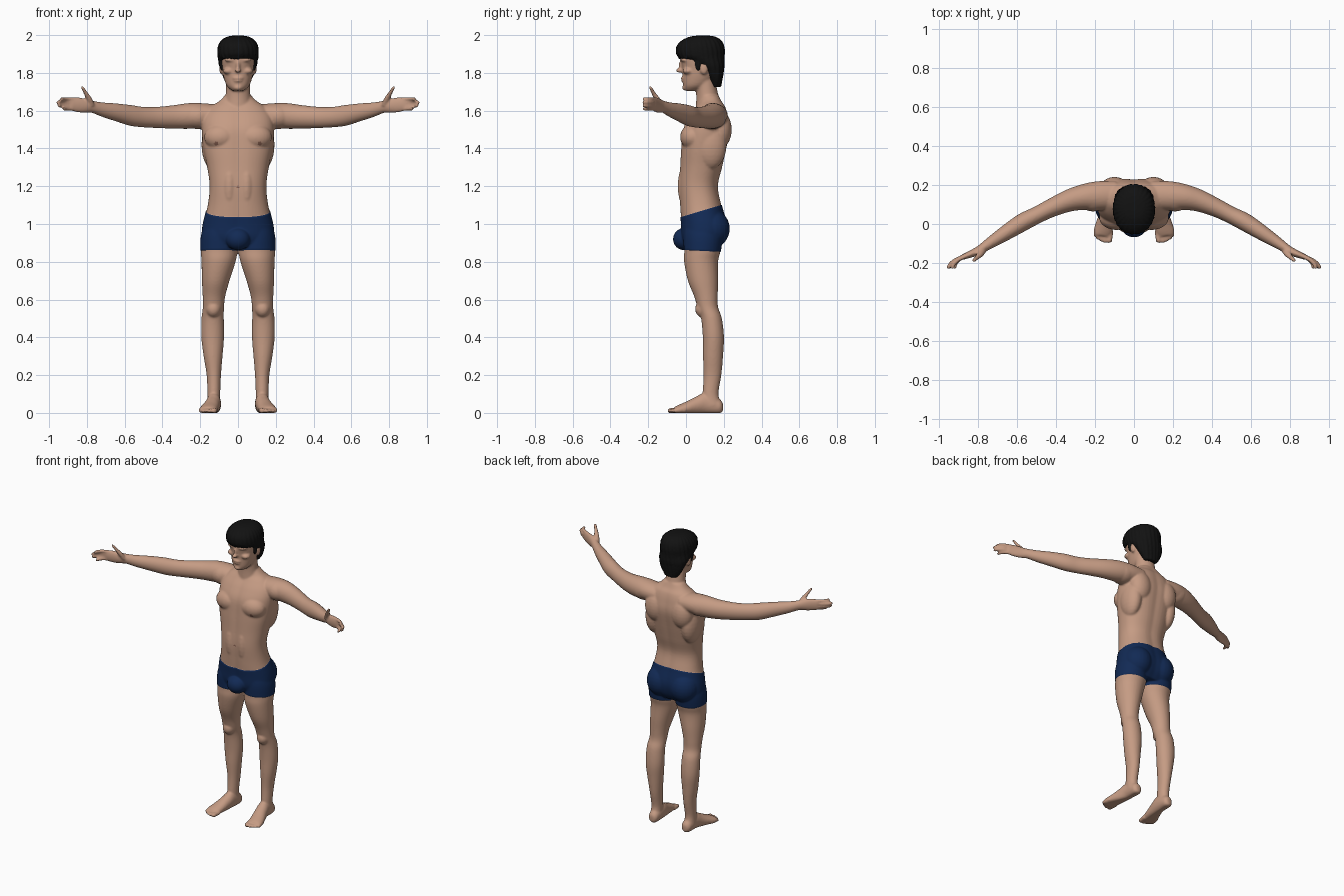
import bpy, bmesh, math, random
from mathutils import Vector, Matrix

random.seed(3)


def material(name, rgb):
    m = bpy.data.materials.new(name)
    m.diffuse_color = (*rgb, 1)
    return m


skin = material("skin", (0.56, 0.33, 0.23))
navy = material("navy cloth", (0.006, 0.023, 0.09))
black = material("black hair", (0.006, 0.006, 0.006))
brown = material("dark skin", (0.27, 0.13, 0.09))


def smooth_rows(rows, sub=5):
    """Catmull-Rom interpolation through section rows."""
    rows = [Vector(r) for r in rows]
    out = []
    for i in range(len(rows) - 1):
        p0, p1, p2 = rows[max(i - 1, 0)], rows[i], rows[i + 1]
        p3 = rows[min(i + 2, len(rows) - 1)]
        for k in range(sub):
            t = k / sub
            out.append(0.5 * (2 * p1 + (p2 - p0) * t + (2 * p0 - 5 * p1 + 4 * p2 - p3) * t ** 2
                              + (3 * p1 - p0 - 3 * p2 + p3) * t ** 3))
    return out + [rows[-1]]


def loft(bm, rows, s=1, n=32, power=2.0, groove=0.0, floor=None):
    """Closed tube through rows of (x, y, z, width radius, depth/height radius)."""
    rows = smooth_rows(rows)
    d = Vector(rows[-1][:3]) - Vector(rows[0][:3])
    if abs(d.z) > 0.6 * d.length:
        u0, v0 = Vector((1, 0, 0)), Vector((0, 1, 0))
    else:
        u0, v0 = None, Vector((0, 0, 1))
    rings = []
    for i, r in enumerate(rows):
        t = Vector(rows[min(i + 1, len(rows) - 1)][:3]) - Vector(rows[max(i - 1, 0)][:3])
        u = u0 or Vector((t.y, -t.x, 0)).normalized()
        ring = []
        for k in range(n):
            a = math.tau * k / n
            c, q = math.cos(a), math.sin(a)
            c = math.copysign(abs(c) ** (2 / power), c) * r[3]
            q = math.copysign(abs(q) ** (2 / power), q) * r[4]
            q *= 1 - groove * math.exp(-(c / 0.03) ** 2)
            p = Vector(r[:3]) + u * c + v0 * q
            if floor is not None:
                p.z = max(p.z, floor)
            ring.append(bm.verts.new((p.x * s, p.y, p.z)))
        rings.append(ring)
    for a, b in zip(rings, rings[1:]):
        for k in range(n):
            bm.faces.new((a[k], a[(k + 1) % n], b[(k + 1) % n], b[k]))
    bm.faces.new(rings[0])
    bm.faces.new(rings[-1])


def blob(bm, pos, rad, s=1):
    """Ellipsoid for a muscle or facial form."""
    m = Matrix.Translation((pos[0] * s, pos[1], pos[2])) @ Matrix.Diagonal((*rad, 1))
    bmesh.ops.create_uvsphere(bm, u_segments=24, v_segments=14, radius=1, matrix=m)


def fused(name, bm, voxel, iterations):
    """Fuse the overlapping forms into one smooth skin."""
    bmesh.ops.recalc_face_normals(bm, faces=bm.faces)
    me = bpy.data.meshes.new(name)
    bm.to_mesh(me)
    bm.free()
    ob = bpy.data.objects.new(name, me)
    bpy.context.collection.objects.link(ob)
    r = ob.modifiers.new("fuse", 'REMESH')
    r.mode, r.voxel_size = 'VOXEL', voxel
    f = ob.modifiers.new("soften", 'SMOOTH')
    f.factor, f.iterations = 0.5, iterations
    bpy.context.view_layer.update()
    done = bpy.data.meshes.new_from_object(ob.evaluated_get(bpy.context.evaluated_depsgraph_get()))
    ob.modifiers.clear()
    ob.data = done
    return ob


bm = bmesh.new()

# Torso, neck and head: (z, centre y, half width, half depth)
torso = [(.88, .085, .165, .09), (.93, .092, .188, .115), (1.0, .095, .184, .122),
         (1.1, .078, .16, .112), (1.2, .066, .15, .106), (1.3, .08, .163, .114),
         (1.4, .094, .183, .122), (1.5, .108, .192, .126), (1.57, .12, .182, .105),
         (1.62, .13, .145, .08), (1.65, .13, .1, .06), (1.68, .125, .07, .05)]
neck = [(1.58, .125, .085, .075), (1.65, .117, .07, .063), (1.7, .11, .064, .057), (1.77, .1, .062, .055)]
head = [(1.705, .03, .03, .035), (1.73, .05, .058, .064), (1.77, .068, .074, .085), (1.82, .08, .084, .1),
        (1.88, .08, .09, .11), (1.94, .08, .085, .105), (1.98, .08, .05, .06)]
for rows, p, g in ((torso, 2.3, .05), (neck, 2, 0), (head, 2.15, 0)):
    loft(bm, [(0, y, z, a, b) for z, y, a, b in rows], n=48, power=p, groove=g)

# Centre forms: nose bridge, nose tip, lips, chin, front pouch
for pos, rad in (((0, -.024, 1.84), (.011, .014, .032)), ((0, -.033, 1.813), (.016, .021, .012)),
                 ((0, -.014, 1.772), (.028, .014, .008)), ((0, -.012, 1.759), (.024, .014, .008)),
                 ((0, .001, 1.722), (.026, .022, .017)), ((0, -.01, .92), (.062, .056, .056))):
    blob(bm, pos, rad)

for s in (1, -1):
    # Muscles, shoulder blades, buttocks, brows, cheeks, eyelids, ears
    for pos, rad in (((.09, .035, 1.46), (.09, .066, .07)), ((.1, .18, 1.5), (.075, .062, .1)),
                     ((.088, .135, .975), (.092, .094, .1)), ((.21, .14, 1.57), (.085, .076, .068)),
                     ((.045, .02, 1.2), (.045, .064, .14)), ((.135, .13, 1.42), (.058, .085, .13)),
                     ((.036, -.005, 1.868), (.034, .025, .011)), ((.05, .012, 1.81), (.03, .03, .018)),
                     ((.034, -.004, 1.846), (.016, .014, .007)), ((.088, .095, 1.825), (.011, .022, .034)),
                     ((.13, .09, .55), (.04, .042, .045))):
        blob(bm, pos, rad, s)

    # Leg: (z, centre x, centre y, half width, half depth)
    leg = [(.04, .128, .14, .036, .05), (.1, .128, .13, .034, .042), (.2, .128, .14, .038, .047),
           (.3, .132, .143, .05, .053), (.4, .134, .145, .06, .056), (.5, .134, .135, .059, .055),
           (.56, .13, .115, .056, .055), (.62, .127, .105, .06, .063), (.7, .118, .09, .073, .08),
           (.8, .103, .08, .09, .09), (.86, .1, .087, .097, .096), (.94, .1, .09, .093, .1), (1.02, .09, .09, .08, .09)]
    loft(bm, [(x, y, z, a, b) for z, x, y, a, b in leg], s)

    # Foot with heel, arch and five toes
    loft(bm, [(.125, .196, .03, .015, .02), (.125, .175, .035, .033, .04), (.128, .1, .05, .038, .055),
              (.137, .05, .038, .041, .046), (.15, 0, .025, .046, .034), (.16, -.04, .017, .048, .025),
              (.163, -.06, .014, .043, .018)], s, floor=0)
    for i, (x, tip, r) in enumerate(((.127, -.097, .014), (.15, -.097, .011), (.168, -.09, .01),
                                     (.185, -.08, .01), (.2, -.065, .01))):
        loft(bm, [(x - .008, tip + .06, .014, r, r), (x - .002, tip + .02, .012, r, r),
                  (x, tip + .005, .011, r * .9, r * .9), (x, tip, .01, r * .5, r * .5)], s, 16, floor=0)

    # Arm from shoulder to wrist
    loft(bm, [(.09, .15, 1.575, .07, .055), (.18, .145, 1.575, .075, .064), (.26, .138, 1.572, .066, .068),
              (.34, .118, 1.567, .056, .062), (.43, .08, 1.564, .047, .056), (.5, .045, 1.566, .044, .054),
              (.57, .01, 1.575, .046, .055), (.65, -.04, 1.592, .04, .047), (.72, -.085, 1.606, .032, .038),
              (.77, -.118, 1.62, .025, .032), (.79, -.13, 1.623, .022, .033)], s)

    # Palm, fingers and thumb
    loft(bm, [(.76, -.112, 1.62, .022, .03), (.8, -.137, 1.625, .022, .036),
              (.84, -.155, 1.63, .018, .04), (.885, -.172, 1.635, .013, .036)], s)
    for z, end, r in ((1.662, .94, .0105), (1.644, .96, .011), (1.626, .955, .0105), (1.61, .928, .0095)):
        k = end - .87
        loft(bm, [(.86, -.163, z - .003, r, r), (.87 + k * .45, -.182, z, r, r), (.87 + k * .8, -.205, z, r, r),
                  (end - .008, -.222, z, r * .9, r * .9), (end - .005, -.231, z, r * .5, r * .5)], s, 16)
    loft(bm, [(.775, -.135, 1.625, .018, .018), (.79, -.155, 1.665, .017, .017),
              (.808, -.174, 1.697, .012, .012), (.822, -.186, 1.72, .01, .01), (.826, -.189, 1.729, .005, .005)], s, 16)

body = fused("body", bm, 0.006, 5)

# Trunks: clean waist and hem cuts, then colour between them
for m in (skin, navy, brown):
    body.data.materials.append(m)
bm = bmesh.new()
bm.from_mesh(body.data)
low = min(v.co.z for v in bm.verts)
for v in bm.verts:
    v.co.z -= low * max(0, 1 - v.co.z / 0.2)
waist, hem = (Vector((0, 0, 1.045)), Vector((0, -.3, 1))), (Vector((0, 0, .862)), Vector((0, .05, 1)))
for co, no in (waist, hem):
    bmesh.ops.bisect_plane(bm, geom=bm.verts[:] + bm.edges[:] + bm.faces[:], plane_co=co, plane_no=no)
for f in bm.faces:
    c = f.calc_center_median()
    f.material_index = 0
    if (c - waist[0]).dot(waist[1]) < 0 < (c - hem[0]).dot(hem[1]):
        f.material_index = 1
    elif c.y < .03 and (math.hypot(abs(c.x) - .115, c.z - 1.425) < .011 or math.hypot(c.x, c.z - 1.195) < .007):
        f.material_index = 2
# Give the cloth a little thickness
bm.normal_update()
cloth = {v for f in bm.faces if f.material_index == 1 for v in f.verts}
inner = [v for v in cloth if all(f.material_index == 1 for f in v.link_faces)]
for v, n in [(v, v.normal.copy()) for v in inner]:
    v.co += n * 0.003
bm.to_mesh(body.data)
bm.free()

# Hair: nape, sides above the ears, fringe and crown
bm = bmesh.new()
hair_rows = [(1.725, .16, .045, .025), (1.77, .155, .075, .038), (1.81, .145, .09, .054),
             (1.84, .128, .1, .075), (1.868, .1, .104, .102), (1.89, .079, .107, .124),
             (1.92, .076, .108, .129), (1.95, .077, .102, .122), (1.975, .083, .085, .1),
             (1.992, .088, .055, .065), (1.998, .09, .02, .025)]
loft(bm, [(0, y, z, a, b) for z, y, a, b in hair_rows], n=64, power=2.1)
for s in (1, -1):
    blob(bm, (.084, .065, 1.85), (.013, .018, .04), s)      # sideburns
for i in range(9):
    x = -.072 + .018 * i
    blob(bm, (x, -.03 + 6 * x * x, 1.893), (.012, .014, .02 + random.uniform(0, .004)))  # fringe locks
hair = fused("hair", bm, 0.006, 2)
hair.data.materials.append(black)
for v in hair.data.vertices:
    a = math.atan2(v.co.y - .08, v.co.x)
    k = 0.0015 * math.sin(a * 26 + v.co.z * 30) + random.uniform(-.0008, .0008)
    v.co += Vector((math.cos(a), math.sin(a), 0)) * k

# Smooth shading
for ob in (body, hair):
    for p in ob.data.polygons:
        p.use_smooth = True
